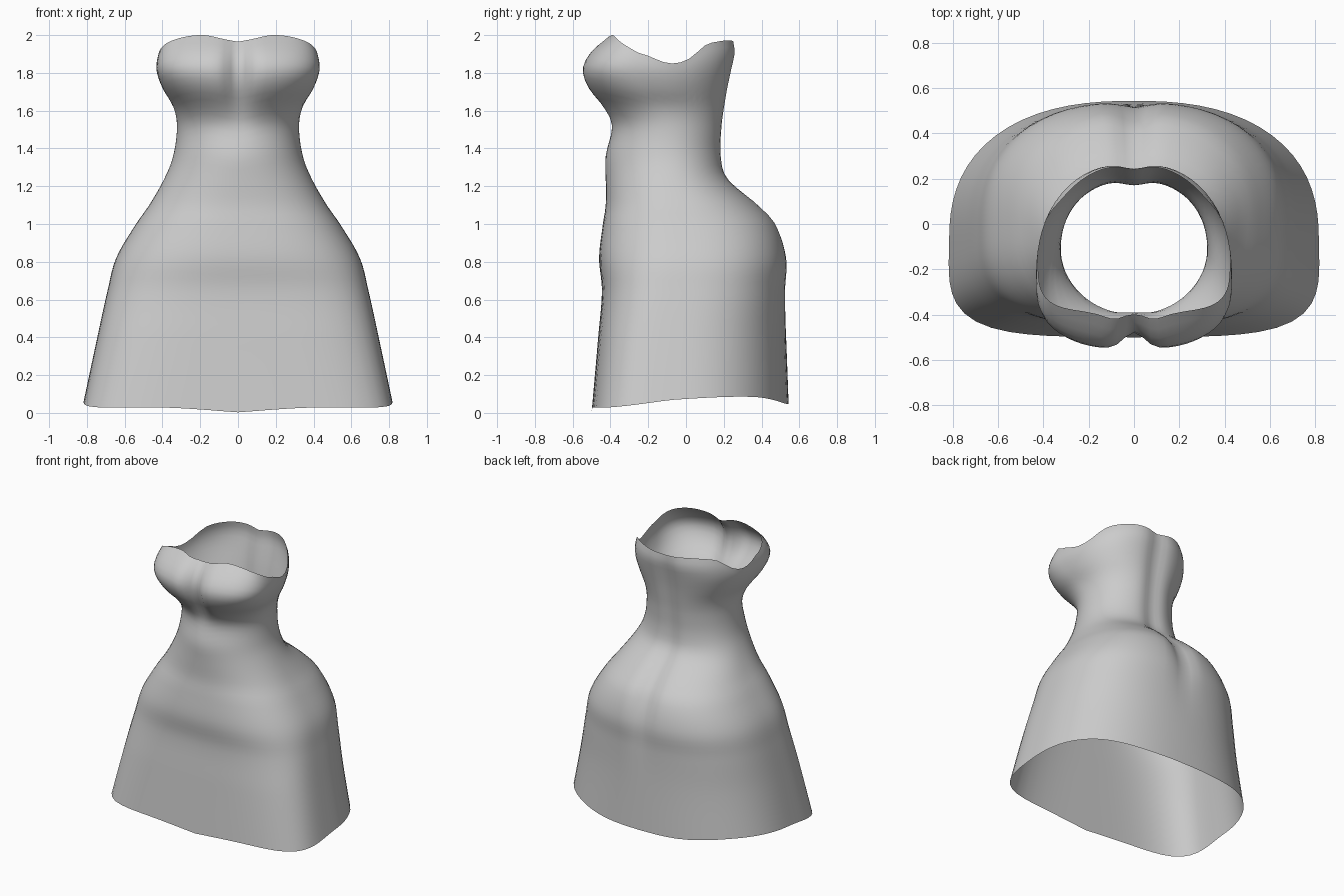
import bpy, bmesh
from math import sin, cos, radians, exp, pi

# Sections: z, half width, front y, back y, y of widest point,
# front roundness, back roundness, front cleft depth, back cleft depth
SECTIONS = [
    (0.00, 0.830, -0.50, 0.545, -0.06, 4.2, 2.4, 0.00, 0.00),
    (0.40, 0.745, -0.465, 0.53, -0.05, 3.6, 2.4, 0.00, 0.00),
    (0.65, 0.690, -0.445, 0.528, -0.04, 3.1, 2.5, 0.00, 0.01),
    (0.82, 0.645, -0.46, 0.535, -0.03, 2.7, 2.5, 0.00, 0.03),
    (1.00, 0.540, -0.44, 0.48, -0.04, 2.5, 2.5, 0.00, 0.05),
    (1.10, 0.470, -0.425, 0.39, -0.06, 2.3, 2.4, 0.00, 0.05),
    (1.24, 0.390, -0.425, 0.23, -0.09, 2.1, 2.2, 0.00, 0.03),
    (1.36, 0.343, -0.425, 0.197, -0.10, 2.0, 2.1, 0.00, 0.025),
    (1.52, 0.323, -0.40, 0.203, -0.11, 2.0, 2.1, 0.01, 0.025),
    (1.62, 0.342, -0.45, 0.215, -0.15, 2.1, 2.2, 0.03, 0.025),
    (1.72, 0.400, -0.525, 0.23, -0.21, 2.4, 2.3, 0.06, 0.025),
    (1.82, 0.432, -0.553, 0.25, -0.25, 2.6, 2.4, 0.075, 0.025),
    (1.91, 0.418, -0.51, 0.268, -0.25, 2.5, 2.4, 0.065, 0.025),
    (2.00, 0.375, -0.405, 0.255, -0.25, 2.4, 2.4, 0.04, 0.02),
]
# Edge heights by angle from the front centre
TOP = [(0, 1.965), (12, 1.98), (27, 2.0), (45, 1.99), (70, 1.95), (96, 1.89),
       (103, 1.862), (111, 1.85), (119, 1.87), (130, 1.945), (142, 1.967),
       (157, 1.972), (180, 1.955)]
HEM = [(0, 0.003), (25, 0.028), (50, 0.03), (90, 0.07), (130, 0.085),
       (160, 0.05), (180, 0.045)]
COLS, ROWS = 72, 52


def spline(table, t):
    """Smooth interpolation of table rows keyed by their first value."""
    t = min(max(t, table[0][0]), table[-1][0])
    i = 0
    while i < len(table) - 2 and t > table[i + 1][0]:
        i += 1

    def slope(j, k):
        a, b = table[max(j - 1, 0)], table[min(j + 1, len(table) - 1)]
        return (b[k] - a[k]) / (b[0] - a[0])

    p, q = table[i], table[i + 1]
    h = q[0] - p[0]
    u = (t - p[0]) / h
    return [(2*u**3 - 3*u*u + 1) * p[k] + (u**3 - 2*u*u + u) * h * slope(i, k)
            + (3*u*u - 2*u**3) * q[k] + (u**3 - u*u) * h * slope(i + 1, k)
            for k in range(1, len(p))]


def point(col, row):
    deg = 360 * col / COLS
    side = deg if deg <= 180 else 360 - deg
    lo, hi = spline(HEM, side)[0], spline(TOP, side)[0]
    z = lo + (hi - lo) * row / ROWS
    w, yf, yb, yc, nf, nb, cf, cb = spline(SECTIONS, z)
    s, c = sin(radians(deg)), cos(radians(deg))
    front = c > 0
    n = nf if front else nb
    r = (abs(s)**n + abs(c)**n) ** (-1 / n)
    x = w * s * r
    if front:
        y = yc + (yf - yc) * c * r + cf * exp(-(x / 0.065)**2)
    else:
        y = yc + (yb - yc) * -c * r - cb * exp(-(x / 0.07)**2)
    return x, y, z


# Dress shell, open at neckline and hem
bm = bmesh.new()
rings = [[bm.verts.new(point(c, r)) for c in range(COLS)] for r in range(ROWS + 1)]
for a, b in zip(rings, rings[1:]):
    for c in range(COLS):
        d = (c + 1) % COLS
        bm.faces.new((a[c], a[d], b[d], b[c])).smooth = True
mesh = bpy.data.meshes.new("strapless_dress")
bm.to_mesh(mesh)
bm.free()
bpy.context.collection.objects.link(bpy.data.objects.new("strapless_dress", mesh))
